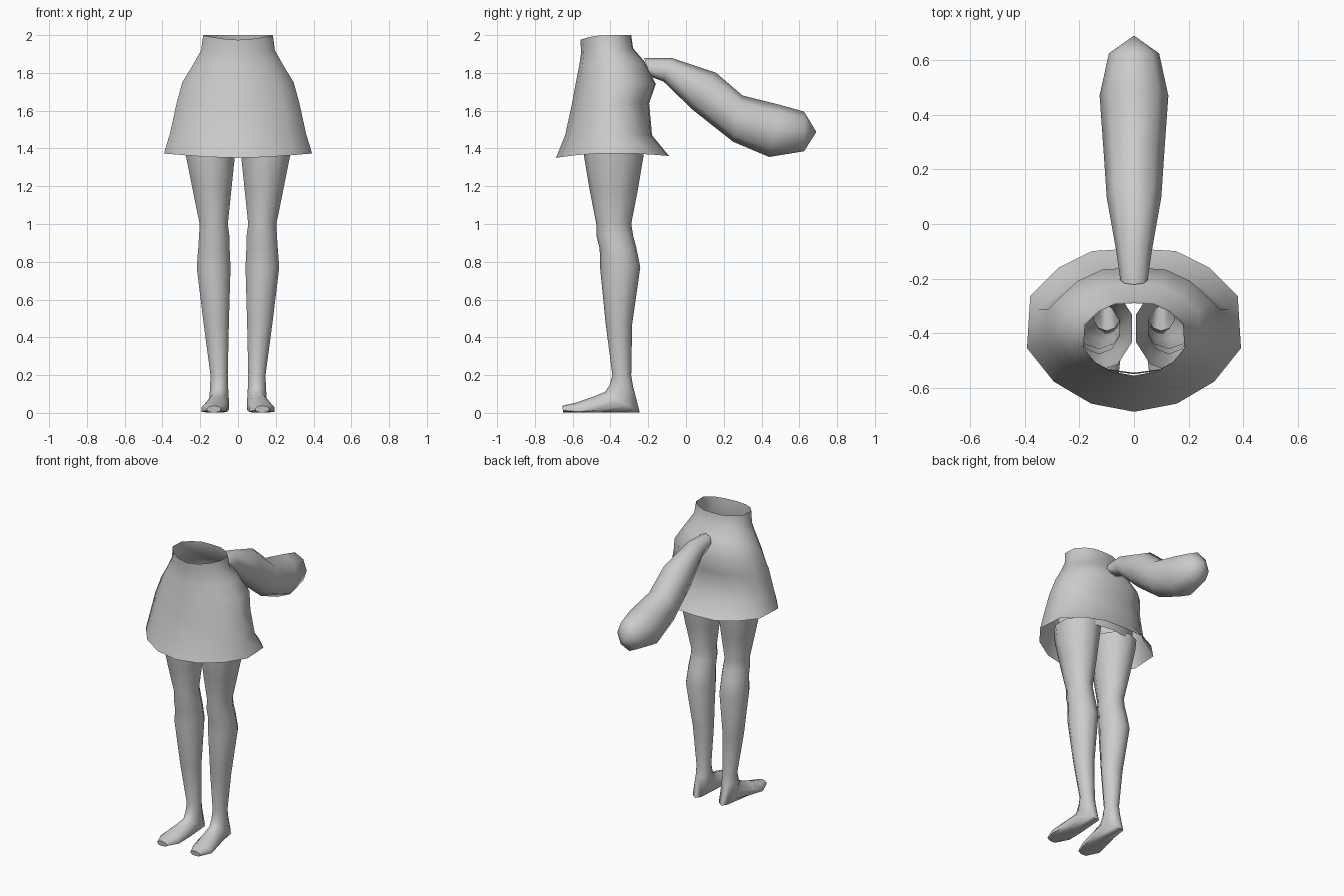
import bpy, bmesh, math

if "Cube" in bpy.data.objects:
    bpy.data.objects.remove(bpy.data.objects["Cube"])

grey = bpy.data.materials.new("plain_grey")
grey.diffuse_color = (0.6, 0.6, 0.6, 1)
grey.use_nodes = True
grey.node_tree.nodes["Principled BSDF"].inputs["Base Color"].default_value = grey.diffuse_color


def loft(name, rings, cap_start=False, cap_end=False, angle=60):
    """Skin a list of equal-length point rings; a one-point last ring makes a tip."""
    bm = bmesh.new()
    loops = [[bm.verts.new(p) for p in r] for r in rings]
    for a, b in zip(loops, loops[1:]):
        n = len(a)
        for i in range(n):
            j = (i + 1) % n
            bm.faces.new((a[i], a[j], b[0]) if len(b) == 1 else (a[i], a[j], b[j], b[i]))
    if cap_start:
        bm.faces.new(loops[0])
    if cap_end:
        bm.faces.new(loops[-1])
    bmesh.ops.recalc_face_normals(bm, faces=bm.faces)
    me = bpy.data.meshes.new(name)
    bm.to_mesh(me)
    bm.free()
    me.materials.append(grey)
    ob = bpy.data.objects.new(name, me)
    bpy.context.collection.objects.link(ob)
    bpy.ops.object.select_all(action='DESELECT')
    ob.select_set(True)
    bpy.context.view_layer.objects.active = ob
    bpy.ops.object.shade_smooth_by_angle(angle=math.radians(angle))
    return ob


def oval(front, back, x0, x1, n=10, floor=None):
    """Oval ring spanning two (y, z) points in the side plane and x0..x1 across."""
    pts = []
    for i in range(n):
        a = 2 * math.pi * i / n
        c = math.cos(a)
        y = (front[0] + back[0]) / 2 + c * (front[0] - back[0]) / 2
        z = (front[1] + back[1]) / 2 + c * (front[1] - back[1]) / 2
        if floor is not None:
            z = max(z, floor)
        pts.append(((x0 + x1) / 2 + math.sin(a) * (x1 - x0) / 2, y, z))
    return pts


# Skirt: fourteen-sided open shell, half outline mirrored
half = [(0, -1), (.40, -.9), (.75, -.63), (1, -.22), (.97, .42), (.70, .77), (.39, .97), (0, 1)]
outline = half + [(-x, y) for x, y in half[-2:0:-1]]
# half width, front y, back y, then front, side and back heights
skirt_rows = [
    (.185, -.56, -.29, 1.975, 2.00, 2.00),
    (.195, -.555, -.28, 1.91, 1.92, 1.93),
    (.24, -.565, -.22, 1.84, 1.84, 1.86),
    (.295, -.585, -.16, 1.74, 1.75, 1.74),
    (.325, -.605, -.195, 1.63, 1.64, 1.64),
    (.36, -.64, -.18, 1.47, 1.48, 1.47),
    (.392, -.688, -.09, 1.35, 1.375, 1.36)]
rings = []
for w, f, b, zf, zs, zb in skirt_rows:
    ring = []
    for u, v in outline:
        end = zf if v < 0 else zb
        ring.append((u * w, (f + b) / 2 + v * (b - f) / 2, zs + (end - zs) * v * v))
    rings.append(ring)
loft("skirt", rings)

# Hips: open band hidden under the skirt, joining the legs
loft("hips", [oval((f, z), (b, z), -w, w, 14) for f, b, w, z in
              [(-.545, -.21, .285, 1.40), (-.55, -.215, .28, 1.52), (-.545, -.23, .26, 1.65)]])

# Legs with feet: front point, back point, inner x, outer x
leg_rows = [
    ((-.545, 1.43), (-.22, 1.43), 0, .29),
    ((-.54, 1.36), (-.225, 1.36), .01, .282),
    ((-.51, 1.18), (-.255, 1.18), .03, .245),
    ((-.475, 1.00), (-.29, 1.00), .05, .207),
    ((-.475, .94), (-.28, .94), .042, .21),
    ((-.457, .87), (-.262, .87), .04, .215),
    ((-.455, .77), (-.242, .77), .035, .223),
    ((-.425, .47), (-.285, .47), .045, .185),
    ((-.39, .20), (-.29, .20), .052, .148),
    ((-.405, .145), (-.28, .14), .05, .15),
    ((-.43, .11), (-.245, .0), .046, .155),
    ((-.50, .083), (-.45, -.02), .045, .18),
    ((-.58, .055), (-.56, -.02), .055, .197),
    ((-.655, .038), (-.65, .0), .09, .165)]
for side, label in ((1, "right"), (-1, "left")):
    loft(label + "_leg", [[(side * x, y, z) for x, y, z in oval(*r, floor=.003)]
                          for r in leg_rows], cap_end=True)

# Tail: tapered tube swelling toward a blunt point
tail_rows = [
    ((-.222, 1.88), (-.19, 1.78), .05),
    ((-.08, 1.88), (-.12, 1.755), .065),
    ((.16, 1.80), (.035, 1.605), .10),
    ((.30, 1.68), (.25, 1.435), .112),
    ((.50, 1.63), (.44, 1.355), .126),
    ((.625, 1.595), (.625, 1.385), .092)]
loft("tail", [oval(t, b, -w, w, 8) for t, b, w in tail_rows] + [[(0, .69, 1.487)]],
     cap_start=True)
